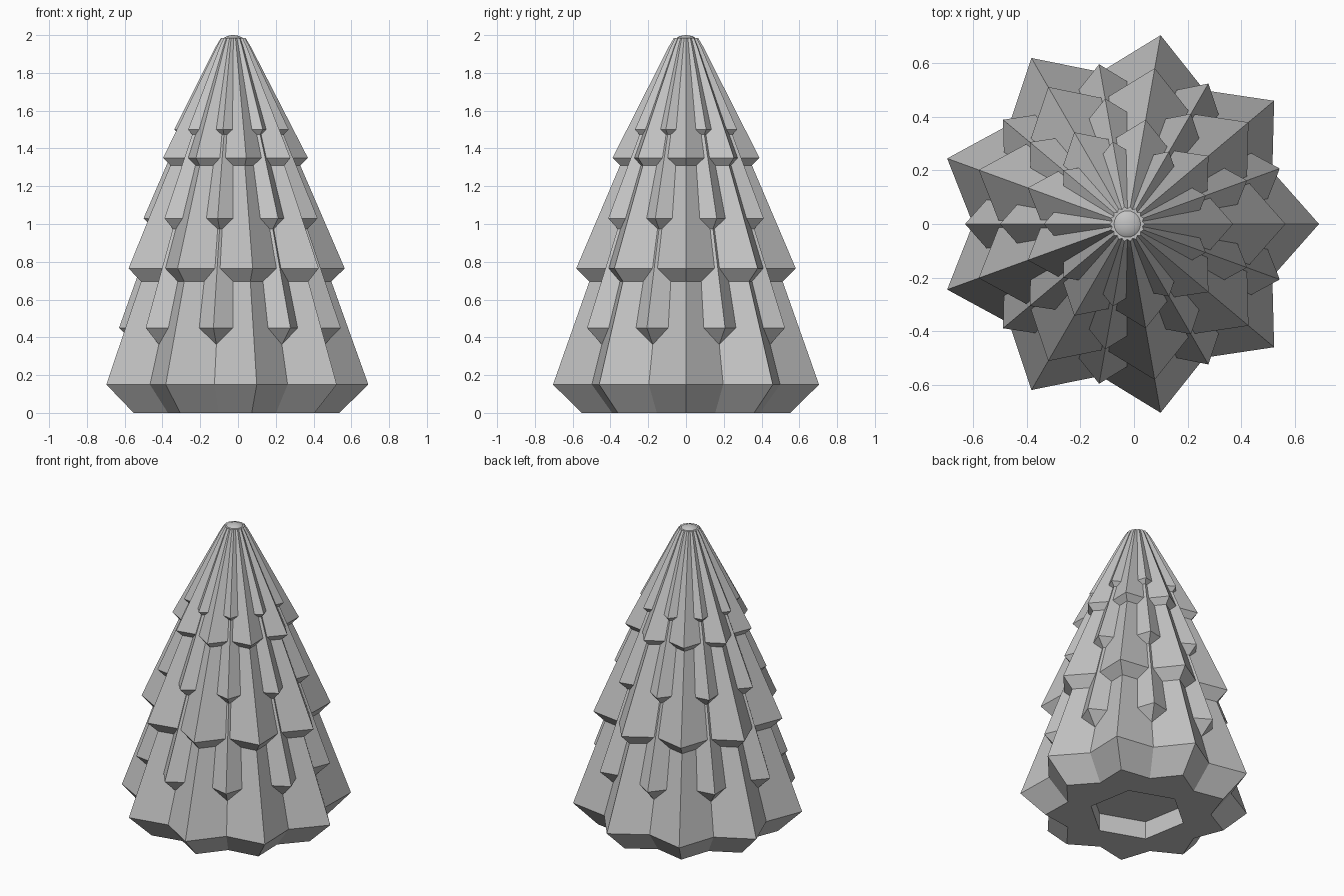
import bpy, bmesh, math

cube = bpy.data.objects.get("Cube")
if cube:
    bpy.data.objects.remove(cube, do_unlink=True)

AXIS_X = -0.025      # trunk axis
POINTS = 9
VALLEY = 0.805       # valley radius relative to tip radius

gray = bpy.data.materials.new("plain_gray")
gray.use_nodes = True
gray.diffuse_color = (0.55, 0.55, 0.55, 1)
gray.node_tree.nodes["Principled BSDF"].inputs["Base Color"].default_value = gray.diffuse_color


def finish(name, bm):
    bmesh.ops.recalc_face_normals(bm, faces=bm.faces)
    mesh = bpy.data.meshes.new(name)
    bm.to_mesh(mesh)
    bm.free()
    mesh.materials.append(gray)
    obj = bpy.data.objects.new(name, mesh)
    bpy.context.collection.objects.link(obj)
    return obj


def star_tier(name, profile, turn):
    """Loft a nine-pointed star through (radius, height) rings."""
    bm = bmesh.new()
    rings = []
    for radius, z in profile:
        ring = []
        for i in range(2 * POINTS):
            a = turn + math.pi * i / POINTS
            r = radius * (VALLEY if i % 2 else 1)
            ring.append(bm.verts.new((AXIS_X + r * math.cos(a), r * math.sin(a), z)))
        rings.append(ring)
    for low, high in zip(rings, rings[1:]):
        for i in range(len(low)):
            j = (i + 1) % len(low)
            bm.faces.new((low[i], low[j], high[j], high[i]))
    bm.faces.new(rings[0])
    bm.faces.new(rings[-1])
    return finish(name, bm)


# Branch tiers: main tiers and in-between tiers turned by half a step
half_step = math.pi / POINTS
tiers = [
    ("bottom_tier", 0.715, 0.15, 0, 0.8),
    ("lower_gap_tier", 0.605, 0.45, half_step, 0.8),
    ("middle_tier", 0.59, 0.765, 0, 0.9),
    ("middle_gap_tier", 0.475, 1.03, half_step, 0.9),
    ("top_tier", 0.395, 1.35, 0, 1),
    ("upper_gap_tier", 0.312, 1.5, half_step, 1),
]
objects = {}
for name, r, z, turn, tip in tiers:
    profile = [(r * 0.785, z - r * 0.21), (r, z),
               (0.092 * tip, 1.94), (0.065 * tip, 1.985)]
    objects[name] = star_tier(name, profile, turn)

# Hexagonal recess under the base
bm = bmesh.new()
bmesh.ops.create_cone(bm, cap_ends=True, segments=6, radius1=0.3, radius2=0.3, depth=0.24)
cutter = finish("recess_cutter", bm)
cutter.location.x = AXIS_X
cutter.rotation_euler.z = math.radians(10)
cutter.hide_render = True
base = objects["bottom_tier"]
cut = base.modifiers.new("recess", "BOOLEAN")
cut.operation = "DIFFERENCE"
cut.solver = "EXACT"
cut.object = cutter
bpy.context.view_layer.objects.active = base
bpy.ops.object.modifier_apply(modifier="recess")
bpy.data.objects.remove(cutter, do_unlink=True)

# Rounded crown
bm = bmesh.new()
bmesh.ops.create_uvsphere(bm, u_segments=24, v_segments=12, radius=1)
bmesh.ops.scale(bm, vec=(0.064, 0.064, 0.04), verts=bm.verts)
bmesh.ops.translate(bm, vec=(AXIS_X, 0, 1.96), verts=bm.verts)
for f in bm.faces:
    f.smooth = True
finish("crown", bm)
